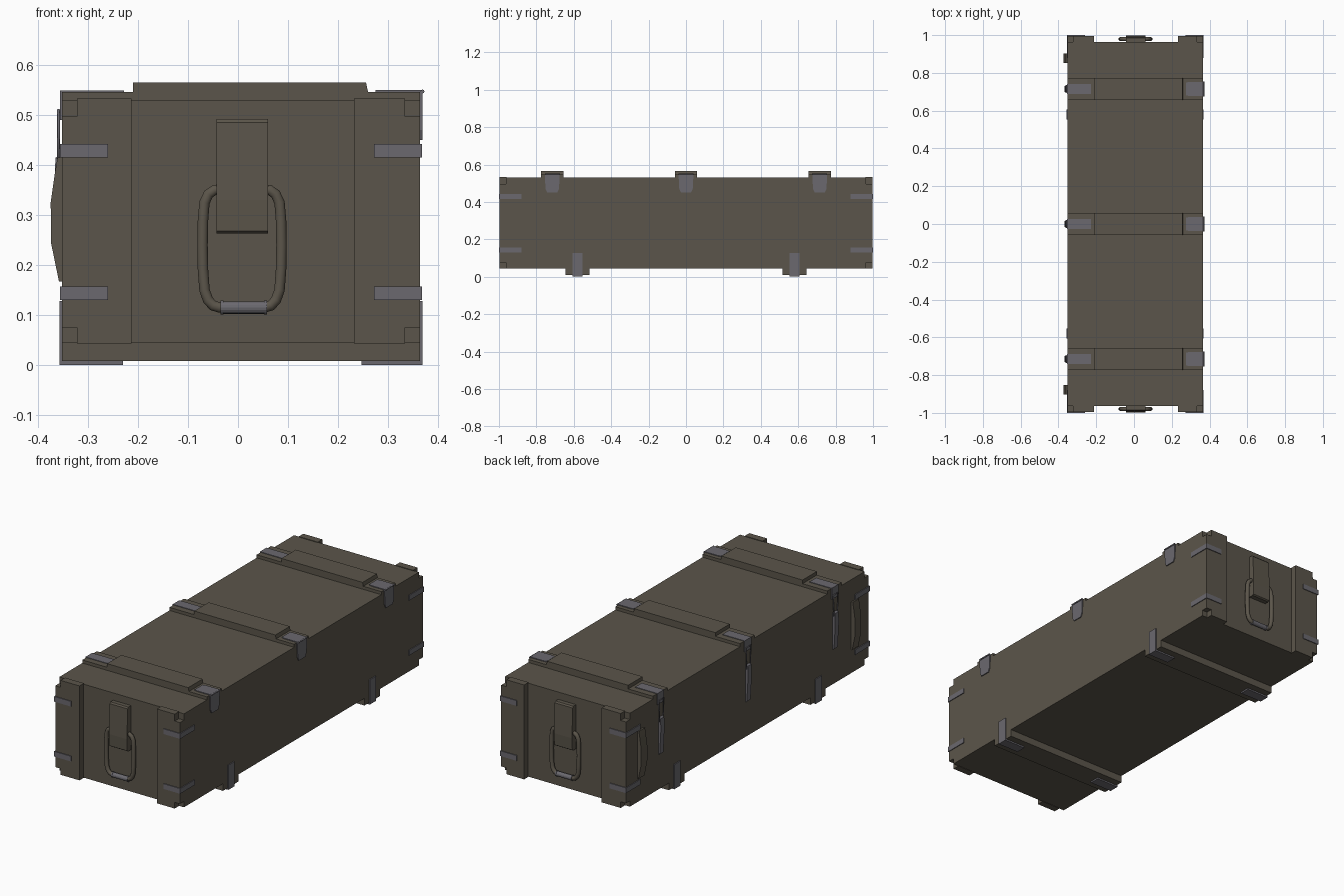
import bpy, bmesh, math
from mathutils import Vector

if "Cube" in bpy.data.objects:
    bpy.data.objects.remove(bpy.data.objects["Cube"])


def material(name, rgb):
    m = bpy.data.materials.new(name)
    m.diffuse_color = (*rgb, 1)
    m.use_nodes = True
    m.node_tree.nodes["Principled BSDF"].inputs["Base Color"].default_value = m.diffuse_color
    return m


WOOD = material("olive brown paint", (0.105, 0.091, 0.069))
METAL = material("grey metal", (0.145, 0.14, 0.158))
XL, XR = -0.352, 0.364          # side wall planes
BOTTOM, TOP, END = 0.045, 0.53, 0.963


def finish(name, bm, mat):
    bmesh.ops.recalc_face_normals(bm, faces=bm.faces)
    me = bpy.data.meshes.new(name)
    bm.to_mesh(me)
    bm.free()
    me.materials.append(mat)
    ob = bpy.data.objects.new(name, me)
    bpy.context.collection.objects.link(ob)
    return ob


def prism(name, pts, axis, a, b, mat):
    """Extrude a 2D outline along axis from a to b (outline uses the other two axes in order)."""
    bm = bmesh.new()

    def place(p):
        v = list(p)
        v.insert(axis, a)
        return v
    f = bm.faces.new([bm.verts.new(place(p)) for p in pts])
    r = bmesh.ops.extrude_face_region(bm, geom=[f])
    d = Vector((0, 0, 0))
    d[axis] = b - a
    bmesh.ops.translate(bm, vec=d, verts=[v for v in r["geom"] if isinstance(v, bmesh.types.BMVert)])
    return finish(name, bm, mat)


def box(name, x0, x1, y0, y1, z0, z1, mat):
    return prism(name, [(x0, y0), (x1, y0), (x1, y1), (x0, y1)], 2, z0, z1, mat)


def wire(name, pts, radius, mat, cyclic=True, res=3):
    cu = bpy.data.curves.new(name, 'CURVE')
    cu.dimensions = '3D'
    cu.bevel_depth = radius
    cu.bevel_resolution = res
    cu.use_fill_caps = True
    sp = cu.splines.new('POLY')
    sp.points.add(len(pts) - 1)
    for q, p in zip(sp.points, pts):
        q.co = (*p, 1)
    sp.use_cyclic_u = cyclic
    sp.use_smooth = True
    cu.materials.append(mat)
    ob = bpy.data.objects.new(name, cu)
    bpy.context.collection.objects.link(ob)
    return ob


def cylinder_x(name, x0, x1, y, z, r, mat, n=16):
    pts = [(y + r * math.cos(2 * math.pi * i / n), z + r * math.sin(2 * math.pi * i / n)) for i in range(n)]
    return prism(name, pts, 0, x0, x1, mat)


# main chest
box("chest_body", XL, XR, -END, END, BOTTOM, TOP, WOOD)

# notched corner posts and metal corner straps at both ends
N = 0.03
for s in (-1, 1):
    for xo, xi, k in ((XL, -0.213, 1), (XR, 0.232, -1)):
        n = k * N
        outline = [(xi, BOTTOM - 0.002), (xo + n, BOTTOM - 0.002), (xo + n, BOTTOM + N), (xo, BOTTOM + N),
                   (xo, TOP - N - 0.003), (xo + n, TOP - N - 0.003), (xo + n, TOP + 0.003), (xi, TOP + 0.003)]
        prism("corner_post", outline, 1, s * (END - 0.004), s * 0.996, WOOD)
        t = k * 0.004
        strap = [(xo + k * 0.092, s * 0.995), (xo + k * 0.092, s), (xo - t, s), (xo - t, s * 0.88),
                 (xo + t * 0.25, s * 0.88), (xo + t * 0.25, s * 0.995)]
        for z in (0.13, 0.415):
            prism("corner_strap", strap, 2, z, z + 0.027, METAL)

# carrying handles: ring, metal grip and holding strap
CX = 0.008
half = [(0.045, 0.115), (0.058, 0.119), (0.068, 0.130), (0.075, 0.15), (0.078, 0.19), (0.079, 0.24),
        (0.078, 0.29), (0.075, 0.325), (0.067, 0.342), (0.055, 0.350), (0.04, 0.351)]
loop = [(CX + x, z) for x, z in half] + [(CX - x, z) for x, z in reversed(half)]
for s in (-1, 1):
    y = s * 0.979
    wire("handle_ring", [(x, y, z) for x, z in loop], 0.011, WOOD)
    cylinder_x("handle_grip", CX - 0.041, CX + 0.049, y, 0.115, 0.0125, METAL)
    for x in (CX - 0.043, CX + 0.044):
        cylinder_x("grip_collar", x, x + 0.006, y, 0.115, 0.0142, METAL)
    profile = [(s * 0.96, 0.492), (s * 0.985, 0.492), (s * 0.991, 0.485), (s * 0.995, 0.38),
               (s * 0.997, 0.33), (s * 0.994, 0.268), (s * 0.987, 0.263), (s * 0.96, 0.263)]
    prism("handle_strap", profile, 0, -0.043, 0.06, WOOD)

# lid battens with hinges (right) and latches (left)
for y in (-0.715, 0, 0.715):
    step = [(XL, TOP - 0.002), (XR, TOP - 0.002), (XR, 0.546), (0.26, 0.546), (0.256, 0.565),
            (-0.21, 0.565), (-0.21, 0.546), (XL, 0.546)]
    prism("lid_batten", step, 1, y - 0.059, y + 0.059, WOOD)

    # hinge: top leaf, knuckle, tapered side leaf
    leaf = [(0.275, y - 0.033), (0.29, y - 0.037), (0.37, y - 0.037),
            (0.37, y + 0.037), (0.29, y + 0.037), (0.275, y + 0.033)]
    prism("hinge_top_leaf", leaf, 2, 0.545, 0.55, METAL)
    side = [(y - 0.04, 0.548), (y + 0.04, 0.548), (y + 0.036, 0.47), (y + 0.027, 0.45),
            (y - 0.027, 0.45), (y - 0.036, 0.47)]
    prism("hinge_side_leaf", side, 0, XR - 0.001, XR + 0.005, METAL)
    wire("hinge_knuckle", [(0.369, y - 0.04, 0.547), (0.369, y + 0.04, 0.547)], 0.004, METAL, False, 2)

    # latch: top plate, catch, wire bail, lever
    box("latch_top_plate", XL - 0.003, -0.228, y - 0.027, y + 0.027, 0.545, 0.549, METAL)
    box("latch_catch", XL - 0.004, XL + 0.001, y - 0.027, y + 0.027, 0.49, 0.549, METAL)
    xw = -0.359
    wire("latch_bail", [(xw, y - 0.02, 0.51), (xw, y + 0.02, 0.51), (xw, y + 0.014, 0.40),
                        (xw, y - 0.014, 0.40)], 0.003, METAL, True, 1)
    lever = [(XL + 0.001, 0.418), (-0.365, 0.415), (-0.367, 0.36), (-0.36, 0.23), (XL + 0.001, 0.225)]
    prism("latch_lever", lever, 1, y - 0.015, y + 0.015, METAL)

# bowed grips on the left side
for y in (-0.877, 0.877):
    bow = [(XL + 0.001, 0.167), (-0.358, 0.167), (-0.374, 0.245), (-0.3745, 0.325), (-0.366, 0.385),
           (-0.361, 0.415), (XL + 0.001, 0.415)]
    prism("side_grip", bow, 1, y - 0.025, y + 0.025, WOOD)

# bottom skids with metal brackets wrapping the lower edges
for y in (-0.58, 0.58):
    box("bottom_skid", XL, XR, y - 0.063, y + 0.063, 0.008, BOTTOM + 0.002, WOOD)
    for xo, xi, k in ((XL, -0.23, 1), (XR, 0.247, -1)):
        t = k * 0.005
        wrap = [(xi, 0.009), (xi, 0), (xo - t, 0), (xo - t, 0.128), (xo + t * 0.2, 0.128), (xo + t * 0.2, 0.009)]
        prism("skid_bracket", wrap, 1, y - 0.026, y + 0.026, METAL)
